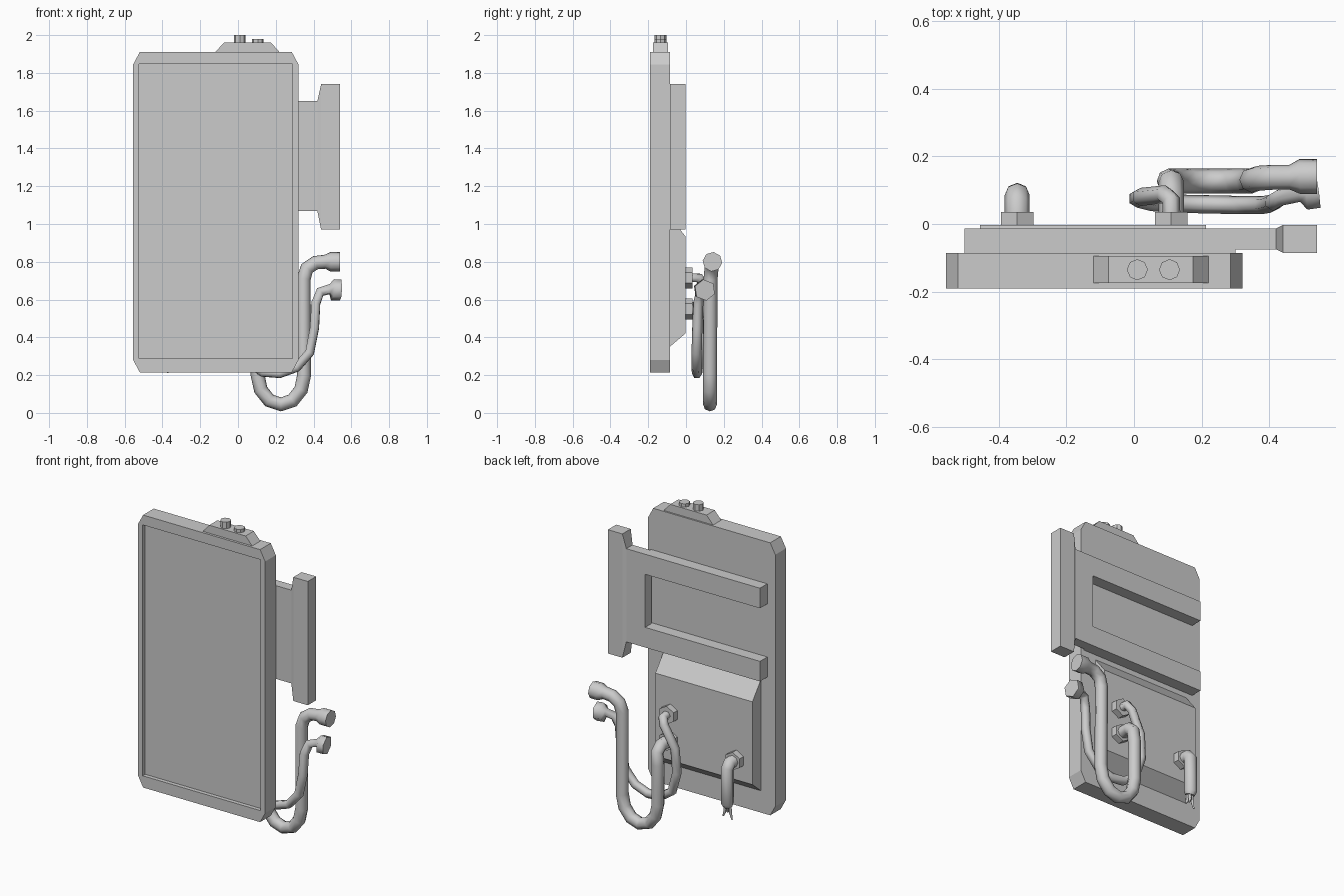
import bpy, bmesh, math
from mathutils import Vector

cube = bpy.data.objects.get("Cube")
if cube:
    bpy.data.objects.remove(cube, do_unlink=True)

# Single flat colour
gray = bpy.data.materials.new("plain_gray")
gray.use_nodes = True
colour = (0.6, 0.6, 0.6, 1)
gray.diffuse_color = colour
gray.node_tree.nodes["Principled BSDF"].inputs["Base Color"].default_value = colour


def finish(name, bm):
    bmesh.ops.recalc_face_normals(bm, faces=bm.faces)
    mesh = bpy.data.meshes.new(name)
    bm.to_mesh(mesh)
    bm.free()
    mesh.materials.append(gray)
    obj = bpy.data.objects.new(name, mesh)
    bpy.context.collection.objects.link(obj)
    return obj


def loft(bm, ring_a, ring_b):
    """Close two matching rings of points into a solid."""
    a = [bm.verts.new(p) for p in ring_a]
    b = [bm.verts.new(p) for p in ring_b]
    for i in range(len(a)):
        j = (i + 1) % len(a)
        bm.faces.new((a[i], a[j], b[j], b[i]))
    return bm.faces.new(a), bm.faces.new(b)


def extrude_y(bm, outline, y0, y1):
    return loft(bm, [(x, y0, z) for x, z in outline], [(x, y1, z) for x, z in outline])


def rect(a0, a1, b0, b1):
    return [(a0, b0), (a1, b0), (a1, b1), (a0, b1)]


# Display panel with clipped corners and a recessed screen
bm = bmesh.new()
x0, x1, z0, z1, cx, cz = -0.555, 0.32, 0.215, 1.91, 0.035, 0.065
outline = [(x0 + cx, z0), (x1 - cx, z0), (x1, z0 + cz), (x1, z1 - cz),
           (x1 - cx, z1), (x0 + cx, z1), (x0, z1 - cz), (x0, z0 + cz)]
front, back = extrude_y(bm, outline, -0.19, -0.085)
panel = finish("display_panel", bm)

bm = bmesh.new()
extrude_y(bm, rect(-0.523, 0.288, 0.287, 1.848), -0.3, -0.165)
cutter = finish("screen_cutter", bm)
cut = panel.modifiers.new("screen_recess", 'BOOLEAN')
cut.operation, cut.solver, cut.object = 'DIFFERENCE', 'EXACT', cutter
bpy.context.view_layer.update()
cut_mesh = bpy.data.meshes.new_from_object(
    panel.evaluated_get(bpy.context.evaluated_depsgraph_get()))
panel.modifiers.clear()
panel.data = cut_mesh
bpy.data.objects.remove(cutter, do_unlink=True)

# Control hump on top
bm = bmesh.new()
extrude_y(bm, [(-0.12, 1.91), (0.22, 1.91), (0.175, 1.96), (-0.075, 1.96)], -0.175, -0.095)
finish("control_hump", bm)


def prism(name, centre, axis, radius, length, sides):
    bm = bmesh.new()
    bmesh.ops.create_cone(bm, cap_ends=True, segments=sides, radius1=radius,
                          radius2=radius, depth=length)
    turn = Vector((0, 0, 1)).rotation_difference(Vector(axis))
    for v in bm.verts:
        v.co = turn @ v.co + Vector(centre)
    return finish(name, bm)


for name, x, top in (("tall_knob", 0.01, 2.0), ("short_knob", 0.105, 1.98)):
    prism(name, (x, -0.135, (1.95 + top) / 2), (0, 0, 1), 0.031, top - 1.95, 8)

# Fork-shaped mounting bracket
bm = bmesh.new()
extrude_y(bm, [(-0.5, 1.07), (0.42, 1.07), (0.42, 1.65), (-0.5, 1.65),
               (-0.5, 1.525), (0.29, 1.525), (0.29, 1.195), (-0.5, 1.195)], -0.075, -0.013)
finish("mount_fork", bm)

# Flange with a flared inner side
bm = bmesh.new()
inner = [(0.42, y, z) for y, z in rect(-0.075, -0.013, 1.07, 1.65)]
flare = [(0.44, y, z) for y, z in rect(-0.085, -0.003, 0.97, 1.74)]
loft(bm, inner, flare)
loft(bm, flare, [(0.54, y, z) for _, y, z in flare])
finish("mount_flange", bm)

# Spacers joining the fork to the panel
bm = bmesh.new()
for low in (1.07, 1.525):
    extrude_y(bm, rect(-0.5, 0.3, low, low + 0.125), -0.09, -0.07)
finish("fork_spacers", bm)

# Rear connector box, sloped above and below
bm = bmesh.new()
side = [(-0.086, 0.35), (-0.003, 0.42), (-0.003, 0.935), (-0.086, 1.04)]
loft(bm, [(-0.455, y, z) for y, z in side], [(0.213, y, z) for y, z in side])
finish("connector_box", bm)

# Hex sockets
for name, x, z in (("upper_socket", 0.11, 0.715), ("lower_socket", 0.11, 0.55),
                   ("side_socket", -0.345, 0.55)):
    prism(name, (x, 0.015, z), (0, 1, 0), 0.056, 0.04, 6)


def cable(name, path, radius, roundness):
    """Path points are (x, y, z, thickness factor)."""
    curve = bpy.data.curves.new(name, 'CURVE')
    curve.dimensions = '3D'
    curve.bevel_depth = radius
    curve.bevel_resolution = roundness
    curve.use_fill_caps = True
    line = curve.splines.new('POLY')
    line.points.add(len(path) - 1)
    for point, (x, y, z, factor) in zip(line.points, path):
        point.co = (x, y, z, 1)
        point.radius = factor
    temp = bpy.data.objects.new(name + "_path", curve)
    bpy.context.collection.objects.link(temp)
    bpy.context.view_layer.update()
    mesh = bpy.data.meshes.new_from_object(
        temp.evaluated_get(bpy.context.evaluated_depsgraph_get()))
    bpy.data.objects.remove(temp, do_unlink=True)
    mesh.name = name
    mesh.materials.clear()
    mesh.materials.append(gray)
    bpy.context.collection.objects.link(bpy.data.objects.new(name, mesh))


# Thick cable: drops in a U loop, then rises to its plug
loop = [(0.227 - 0.123 * math.cos(a), 0.127, 0.2 - 0.155 * math.sin(a), 1)
        for a in (math.pi * i / 6 for i in range(7))]
cable("thick_cable",
      [(0.11, 0.02, 0.55, 1), (0.11, 0.09, 0.55, 1), (0.11, 0.125, 0.52, 1),
       (0.104, 0.127, 0.45, 1)] + loop +
      [(0.348, 0.13, 0.71, 1), (0.365, 0.135, 0.765, 1), (0.41, 0.138, 0.795, 1),
       (0.46, 0.138, 0.8, 1), (0.49, 0.14, 0.8, 1.4), (0.54, 0.14, 0.8, 1.4)], 0.037, 2)

# Thin cable: bows sideways, dips and rises to its plug
cable("thin_cable",
      [(0.11, 0.02, 0.715, 1), (0.11, 0.07, 0.715, 1), (0.09, 0.088, 0.68, 1),
       (0.02, 0.08, 0.55, 1), (0.01, 0.075, 0.4, 1), (0.05, 0.065, 0.27, 1),
       (0.13, 0.06, 0.215, 1), (0.22, 0.058, 0.208, 1), (0.31, 0.056, 0.24, 1),
       (0.38, 0.056, 0.32, 1), (0.405, 0.06, 0.45, 1), (0.412, 0.065, 0.58, 1),
       (0.435, 0.08, 0.64, 1), (0.485, 0.09, 0.655, 1), (0.5, 0.094, 0.652, 2.1),
       (0.543, 0.1, 0.65, 2.1)], 0.027, 1)

# Cut cable with three bare wires
cable("cut_cable",
      [(-0.345, 0.02, 0.55, 1), (-0.345, 0.065, 0.55, 1), (-0.345, 0.085, 0.525, 1),
       (-0.345, 0.085, 0.31, 1), (-0.345, 0.08, 0.29, 0.75)], 0.037, 2)
for i, (dx, dy, tip) in enumerate(((-0.02, 0, 0.212), (0.015, 0.015, 0.23), (0.012, -0.015, 0.24))):
    cable(f"bare_wire_{i + 1}",
          [(-0.345 + dx * 0.7, 0.08 + dy * 0.7, 0.3, 1),
           (-0.345 + dx * 0.8, 0.08 + dy, 0.255, 1),
           (-0.345 + dx * 1.4, 0.08 + dy * 1.2, tip, 0.5)], 0.011, 0)
